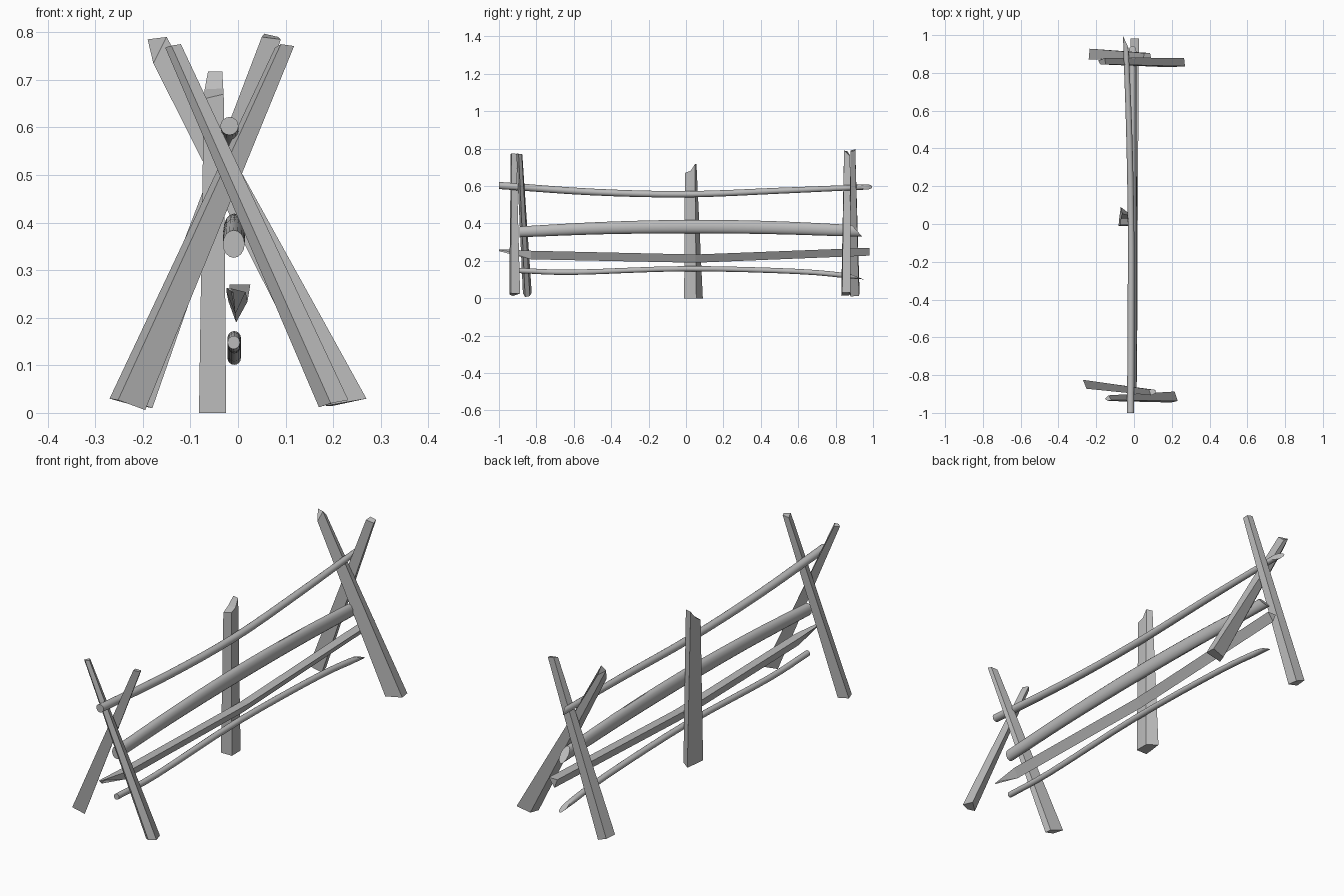
import bpy, bmesh, math
from mathutils import Vector

if "Cube" in bpy.data.objects:
    bpy.data.objects.remove(bpy.data.objects["Cube"])

wood = bpy.data.materials.new("grey_wood")
wood.diffuse_color = (0.5, 0.5, 0.5, 1)
wood.use_nodes = True
wood.node_tree.nodes["Principled BSDF"].inputs["Base Color"].default_value = wood.diffuse_color


def loft(name, rings, cap_split=None):
    """Skin a list of matching rings and cap both ends."""
    bm = bmesh.new()
    vs = [[bm.verts.new(p) for p in ring] for ring in rings]
    n = len(vs[0])
    for a, b in zip(vs, vs[1:]):
        for i in range(n):
            j = (i + 1) % n
            bm.faces.new((a[i], a[j], b[j], b[i]))
    bm.faces.new(vs[0][::-1])
    for idx in cap_split or [range(n)]:
        bm.faces.new([vs[-1][i] for i in idx])
    bmesh.ops.recalc_face_normals(bm, faces=bm.faces)
    me = bpy.data.meshes.new(name)
    bm.to_mesh(me)
    bm.free()
    ob = bpy.data.objects.new(name, me)
    bpy.context.collection.objects.link(ob)
    me.materials.append(wood)
    return ob


def spline(keys, t):
    """Catmull-Rom value through evenly weighted keys."""
    i = min(int(t), len(keys) - 2)
    u = t - i
    p1, p2 = Vector(keys[i]), Vector(keys[i + 1])
    p0 = Vector(keys[i - 1]) if i else 2 * p1 - p2
    p3 = Vector(keys[i + 2]) if i + 2 < len(keys) else 2 * p2 - p1
    return 0.5 * (2 * p1 + (p2 - p0) * u + (2 * p0 - 5 * p1 + 4 * p2 - p3) * u * u
                  + (3 * p1 - p0 - 3 * p2 + p3) * u ** 3)


def round_rail(name, keys, slant=(0, 0), sides=16, steps=4):
    """Keys are (x, y, z, half width, half height); slant cuts the back end."""
    rings = []
    total = (len(keys) - 1) * steps
    for k in range(total + 1):
        x, y, z, rx, rz = spline(keys, k / steps)
        ring = []
        for s in range(sides):
            a = 2 * math.pi * s / sides
            dx, dz = rx * math.cos(a), rz * math.sin(a)
            cut = slant[0] * dx + slant[1] * dz if k == total else 0
            ring.append((x + dx, y + cut, z + dz))
        rings.append(ring)
    ob = loft(name, rings)
    bpy.ops.object.select_all(action='DESELECT')
    ob.select_set(True)
    bpy.context.view_layer.objects.active = ob
    bpy.ops.object.shade_smooth_by_angle(angle=math.radians(35))


# Crossed stakes at both ends: bottom section, top section
loft("front_stake_left", [
    [(-.27, -.825, .03), (-.252, -.872, .027), (-.195, -.86, .006), (-.205, -.835, .012)],
    [(.078, -.875, .768), (.09, -.907, .775), (.118, -.895, .771), (.112, -.878, .77)]])
loft("front_stake_right", [
    [(.17, -.925, .012), (.195, -.945, .02), (.232, -.937, .027), (.215, -.887, .025)],
    [(-.153, -.925, .768), (-.14, -.937, .772), (-.12, -.932, .775), (-.135, -.907, .772)]])
loft("back_stake_right", [
    [(.185, .83, .015), (.27, .835, .03), (.265, .88, .032), (.2, .872, .015)],
    [(-.178, .845, .735), (-.15, .845, .79), (-.155, .878, .76), (-.19, .865, .785)]])
loft("back_stake_left", [
    [(-.24, .87, .03), (-.18, .88, .01), (-.19, .925, .012), (-.235, .928, .03)],
    [(.05, .88, .79), (.09, .88, .785), (.085, .905, .79), (.055, .905, .797)]])

# Middle post with a hollowed top
loft("middle_post", [
    [(-.082, -.01, 0), (-.025, -.01, 0), (-.025, .025, 0),
     (-.025, .055, 0), (-.07, .09, 0), (-.078, .03, 0)],
    [(-.072, -.006, .66), (-.03, -.006, .67), (-.031, .026, .682),
     (-.033, .048, .718), (-.063, .056, .718), (-.07, .026, .68)]],
    cap_split=[(0, 1, 2, 5), (5, 2, 3, 4)])

# Round rails
round_rail("top_rail", [
    (-.018, -1, .603, .019, .019), (-.016, -.5, .568, .018, .018),
    (-.016, 0, .556, .017, .017), (-.026, .5, .575, .016, .016),
    (-.044, .965, .595, .014, .014)], slant=(-2.2, 0))
round_rail("upper_rail", [
    (-.009, -.89, .355, .023, .029), (-.008, -.45, .375, .023, .033),
    (-.008, 0, .383, .023, .036), (-.008, .45, .378, .022, .035),
    (-.008, .915, .36, .02, .031)], slant=(0, -.9))
round_rail("bottom_rail", [
    (-.009, -.89, .148, .013, .014), (-.008, -.6, .139, .013, .014),
    (-.008, 0, .158, .014, .014), (-.008, .6, .143, .014, .014),
    (-.008, .915, .115, .014, .014)], slant=(0, -2.5))

# Split triangular rail with a kink at the middle and a pointed front end
split = []
for y, left, right, top, low in [(-1, -.024, -.016, .262, .252), (-.83, -.024, .016, .254, .208),
                                 (.05, -.02, .02, .234, .19), (.982, -.018, .026, .27, .228)]:
    split.append([(left, y, top), (right, y, top), (left * .3 + right * .1, y, low)])
loft("split_rail", split)
